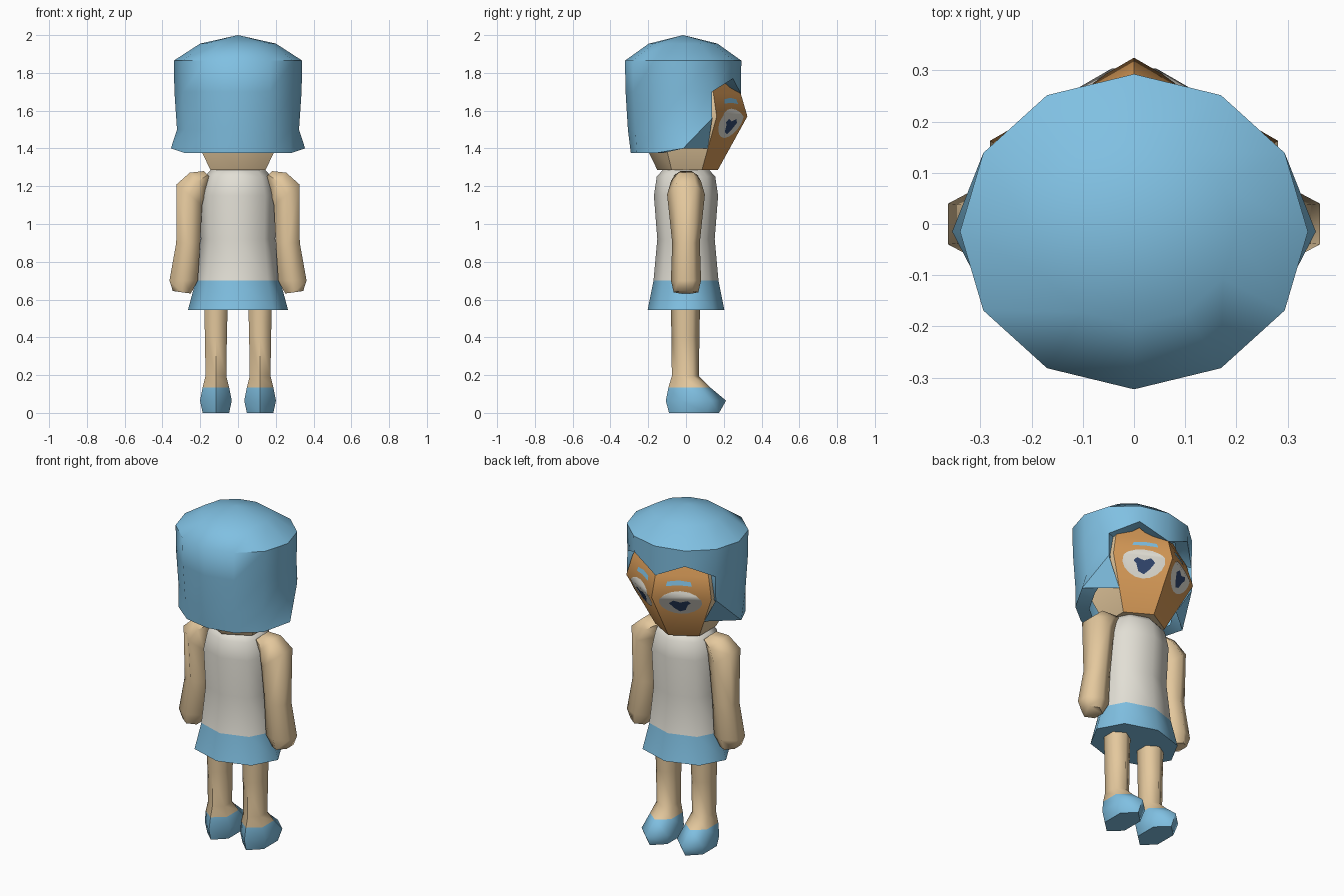
import bpy, bmesh, math
from mathutils import Vector

if "Cube" in bpy.data.objects:
    bpy.data.objects.remove(bpy.data.objects["Cube"])


def material(name, rgb):
    m = bpy.data.materials.new(name)
    lin = [((c / 255 + 0.055) / 1.055) ** 2.4 for c in rgb]
    m.diffuse_color = (*lin, 1)
    m.use_nodes = True
    m.node_tree.nodes["Principled BSDF"].inputs["Base Color"].default_value = m.diffuse_color
    return m


BLUE = material("light blue", (128, 192, 226))
SKIN = material("skin", (228, 200, 157))
FACE = material("orange", (212, 152, 86))
WHITE = material("off white", (226, 223, 213))
NAVY = material("navy", (50, 72, 112))


def finish(bm, name, mats, rule=None, angle=65, closed=True):
    """Turn a bmesh into a shaded object; rule(face) gives the material index."""
    if closed:
        bmesh.ops.recalc_face_normals(bm, faces=bm.faces)
    bm.normal_update()
    for f in bm.faces:
        f.material_index = rule(f) if rule else 0
    me = bpy.data.meshes.new(name)
    bm.to_mesh(me)
    bm.free()
    for m in mats:
        me.materials.append(m)
    ob = bpy.data.objects.new(name, me)
    bpy.context.collection.objects.link(ob)
    bpy.ops.object.select_all(action='DESELECT')
    ob.select_set(True)
    bpy.context.view_layer.objects.active = ob
    bpy.ops.object.shade_smooth_by_angle(angle=math.radians(angle))
    return ob


def loft(rings):
    """Closed, capped skin through rings with equal point counts."""
    bm = bmesh.new()
    vs = [[bm.verts.new(p) for p in r] for r in rings]
    n = len(vs[0])
    for a, b in zip(vs, vs[1:]):
        for i in range(n):
            j = (i + 1) % n
            bm.faces.new((a[i], a[j], b[j], b[i]))
    bm.faces.new(vs[0])
    bm.faces.new(vs[-1])
    return bm


def polygon(n):
    """Unit directions, first one along +y."""
    return [(math.sin(2 * math.pi * i / n), math.cos(2 * math.pi * i / n)) for i in range(n)]


# Torso and skirt: one eight-sided body, (z, half width, half depth)
body = [(0.545, 0.265, 0.203), (0.70, 0.223, 0.172), (0.92, 0.197, 0.152),
        (1.15, 0.203, 0.17), (1.25, 0.178, 0.155), (1.295, 0.135, 0.115)]
bm = loft([[(w * x, d * y, z) for x, y in polygon(8)] for z, w, d in body])
finish(bm, "torso_and_skirt", [WHITE, BLUE],
       lambda f: int(f.calc_center_median().z < 0.7))

# Arms: six-sided rings spanned between an inner and an outer (x, z) point
arm = [((0.14, 1.24), (0.18, 1.28), 0.06), ((0.17, 1.18), (0.255, 1.272), 0.08),
       ((0.19, 1.10), (0.325, 1.21), 0.10), ((0.20, 0.90), (0.327, 0.90), 0.073),
       ((0.213, 0.70), (0.363, 0.70), 0.08), ((0.25, 0.632), (0.345, 0.645), 0.065)]
for side, label in ((1, "right"), (-1, "left")):
    rings = []
    for (xi, zi), (xo, zo), d in arm:
        ring = []
        for x, y in polygon(6):
            t = 0.5 + 0.5 * x / 0.866
            ring.append((side * (xi + (xo - xi) * t), d * y, zi + (zo - zi) * t))
        rings.append(ring)
    finish(loft(rings), label + "_arm", [SKIN])

# Legs with shoes: (z, half width, back y, front y)
leg = [(0, 0.070, -0.09, 0.175), (0.065, 0.084, -0.107, 0.212),
       (0.135, 0.070, -0.093, 0.128), (0.195, 0.055, -0.075, 0.068),
       (0.40, 0.058, -0.077, 0.071), (0.56, 0.062, -0.08, 0.074)]
for side, label in ((1, "right"), (-1, "left")):
    rings = [[(side * 0.117 + w * x / 0.866, (b + f) / 2 + (f - b) / 2 * y, z)
              for x, y in polygon(6)] for z, w, b, f in leg]
    finish(loft(rings), label + "_leg_and_shoe", [SKIN, BLUE],
           lambda f: int(f.calc_center_median().z < 0.13))

# Head: six-sided, the two front sides form the face
head = [(1.285, 0.168), (1.57, 0.325), (1.69, 0.29), (1.85, 0.20)]
rings = [[(r * x, r * y * (1 if y > 0 else 0.9), z) for x, y in polygon(6)] for z, r in head]
finish(loft(rings), "head", [SKIN, FACE], lambda f: int(f.normal.y > 0.3), angle=50)


def head_radius(z):
    for (z0, r0), (z1, r1) in zip(head, head[1:]):
        if z <= z1:
            return r0 + (r1 - r0) * (z - z0) / (z1 - z0)


def plate(name, mat, outline, side, lift):
    """Flat (u, z) outline folded onto one front side of the head."""
    bm = bmesh.new()
    bm.faces.new([bm.verts.new((u, 0, z)) for u, z in outline])
    bmesh.ops.bisect_plane(bm, geom=bm.verts[:] + bm.edges[:] + bm.faces[:],
                           plane_co=(0, 0, 1.57), plane_no=(0, 0, 1))
    for v in bm.verts:
        u, z = v.co.x, v.co.z
        r = head_radius(z) + lift
        v.co = Vector((side * 0.866 * u * r, r * (1 - u / 2), z))
    bm.normal_update()
    for f in bm.faces:
        if f.normal.y < 0:
            f.normal_flip()
    finish(bm, name, [mat], closed=False)


# Eyes, pupils and brows
eye = [(0.48 + 0.38 * x, 1.533 + 0.078 * y) for x, y in polygon(16)]
pupil = [(0.46, 1.475), (0.57, 1.488), (0.61, 1.525), (0.66, 1.54), (0.60, 1.556),
         (0.48, 1.543), (0.36, 1.556), (0.28, 1.535), (0.36, 1.50)]
brow = [(0.22, 1.635), (0.45, 1.642), (0.68, 1.637), (0.66, 1.66), (0.45, 1.668), (0.24, 1.66)]
for side, label in ((1, "right"), (-1, "left")):
    plate(label + "_eye", WHITE, eye, side, 0.004)
    plate(label + "_pupil", NAVY, pupil, side, 0.008)
    plate(label + "_brow", BLUE, brow, side, 0.004)

# Hair: twelve columns hanging from the crown, with an opening for the face
bm = bmesh.new()


def hair_vert(k, scale, z):
    a = 2 * math.pi * k / 12
    return bm.verts.new((0.34 * scale * math.sin(a), -0.015 + 0.308 * scale * math.cos(a), z))


fringe = {0: 1.69, 1: 1.77}
tips = {3: (1.045, 1.40), 4: (0.95, 1.375), 5: (0.92, 1.375), 6: (0.9, 1.375)}
crown = bm.verts.new((0, -0.015, 2.0))
cols = []
for k in range(12):
    m = min(k, 12 - k)
    col = [hair_vert(k, 0.59, 1.955), hair_vert(k, 1, 1.865), hair_vert(k, 0.99, fringe.get(m, 1.70))]
    if m >= 2:
        col.append(hair_vert(k, 1 if m == 2 else 0.95, 1.56 if m == 2 else 1.50))
    if m >= 3:
        col.append(hair_vert(k, *tips[m]))
    cols.append(col)
for k in range(12):
    a, b = cols[k], cols[(k + 1) % 12]
    bm.faces.new((crown, a[0], b[0]))
    n = min(len(a), len(b))
    for i in range(n - 1):
        bm.faces.new((a[i], a[i + 1], b[i + 1], b[i]))
# front side locks: strand corner, tip, and a tuck toward the jaw
for k2, k3, side in ((2, 3, 1), (10, 9, -1)):
    bm.faces.new((cols[k2][3], cols[k3][3], cols[k3][4]))
# rim turned in toward the head
rim = [e for e in bm.edges if e.is_boundary]
new = bmesh.ops.extrude_edge_only(bm, edges=rim)["geom"]
for v in new:
    if isinstance(v, bmesh.types.BMVert):
        v.co.x *= 0.75
        v.co.y *= 0.78
bmesh.ops.recalc_face_normals(bm, faces=bm.faces)
for k2, k3, side in ((2, 3, 1), (10, 9, -1)):
    p = [cols[k2][3].co, cols[k3][4].co, Vector((side * 0.20, 0.115, 1.40))]
    bm.faces.new([bm.verts.new(q) for q in (p if side < 0 else p[::-1])])
bm.normal_update()
for f in bm.faces:
    if len(f.verts) == 3 and all(len(v.link_faces) == 1 for v in f.verts) and f.normal.y < 0:
        f.normal_flip()
finish(bm, "hair", [BLUE], closed=False, angle=55)
